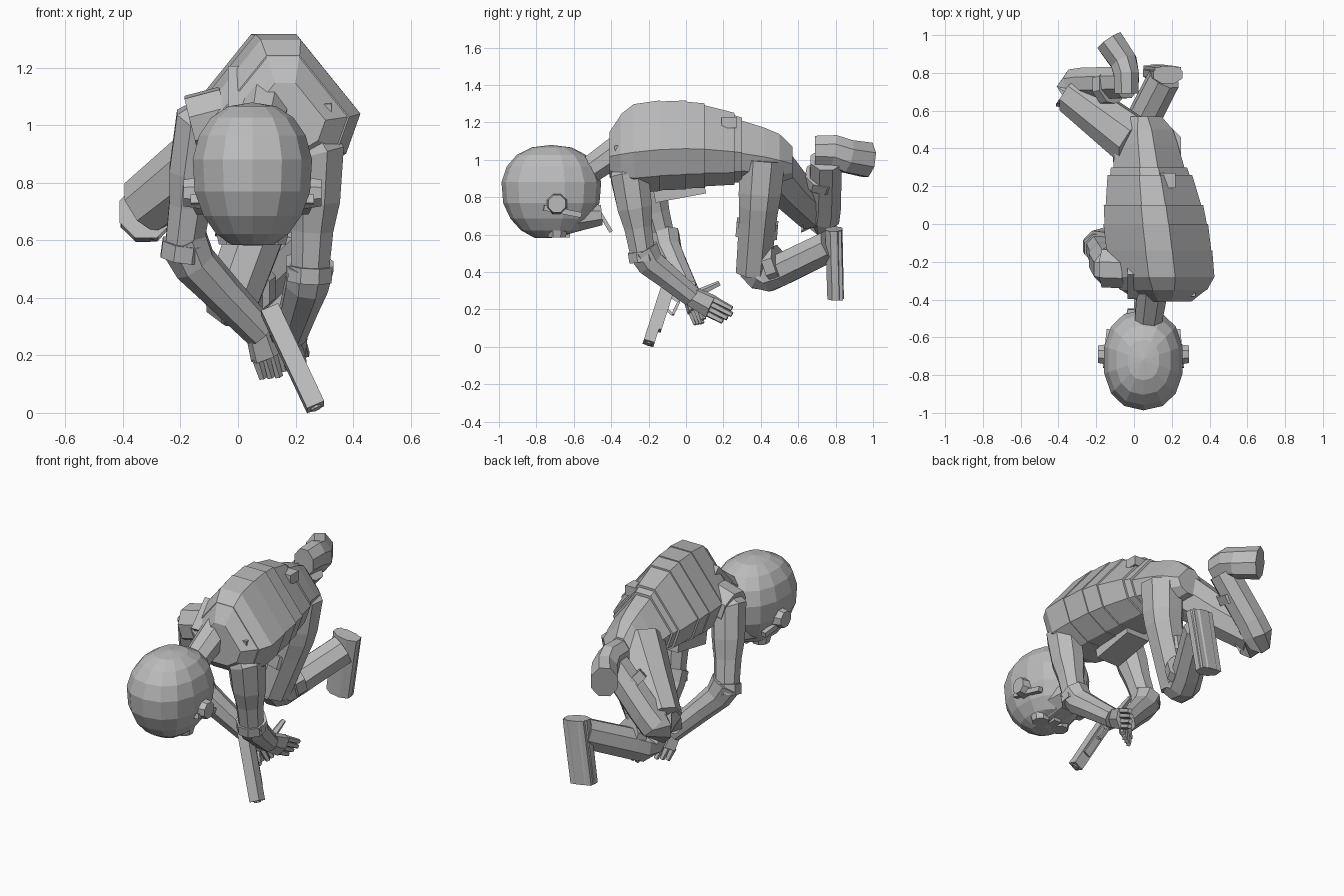
import bpy, bmesh, math
from mathutils import Vector

default_cube = bpy.data.objects.get("Cube")
if default_cube:
    bpy.data.objects.remove(default_cube)

grey = bpy.data.materials.new("plain grey")
grey.use_nodes = True
tone = (.5, .5, .5, 1)
grey.diffuse_color = tone
grey.node_tree.nodes["Principled BSDF"].inputs["Base Color"].default_value = tone

right, back, up = Vector((1, 0, 0)), Vector((0, 1, 0)), Vector((0, 0, 1))


def finish(name, bm):
    bmesh.ops.recalc_face_normals(bm, faces=bm.faces)
    mesh = bpy.data.meshes.new(name)
    bm.to_mesh(mesh)
    bm.free()
    mesh.materials.append(grey)
    bpy.context.collection.objects.link(bpy.data.objects.new(name, mesh))


def bridge(name, rings):
    """Skin a list of equal rings and cap both ends."""
    bm = bmesh.new()
    rows = [[bm.verts.new(point) for point in ring] for ring in rings]
    count = len(rows[0])
    for first, second in zip(rows, rows[1:]):
        for i in range(count):
            j = (i + 1) % count
            bm.faces.new((first[i], first[j], second[j], second[i]))
    bm.faces.new(rows[0])
    bm.faces.new(rows[-1])
    finish(name, bm)


def tube(name, path, start, end, sides=8, side=right, flat=1):
    """Tapered limb along a path; flat scales the axis across side."""
    path = [Vector(point) for point in path]
    last = len(path) - 1
    rings = []
    for i, point in enumerate(path):
        along = (path[min(i + 1, last)] - path[max(i - 1, 0)]).normalized()
        u = (side - along * side.dot(along)).normalized()
        v = along.cross(u) * flat
        radius = start + (end - start) * i / last
        turns = [math.tau * (k + .5) / sides for k in range(sides)]
        rings.append([point + (u * math.cos(t) + v * math.sin(t)) * radius for t in turns])
    bridge(name, rings)


def bar(name, start, end, width, depth, side=right):
    """Rectangular bar between two points."""
    radius = width / math.sqrt(2)
    tube(name, (start, end), radius, radius, 4, side, depth / width)


def bent(start, joint, end):
    """Soften a bend at a joint into a short curve."""
    return [start, start.lerp(joint, .75), joint.lerp(start.lerp(end, .5), .12),
            joint.lerp(end, .25), end]


def band(name, start, end, where, radius):
    """Strap around a limb, at a fraction of its length."""
    tube(name, (start.lerp(end, where), start.lerp(end, where + .13)), radius, radius)


# Torso: a faceted mirrored section swept along the spine
half = [(.07, .26), (.28, 0), (.23, -.14), (.1, -.22)]
outline = half + [(-x, z) for x, z in reversed(half)]


def sweep(name, stations):
    rings = []
    for y, scale in stations:
        middle = Vector((.115 - .12 * y, y, 1.06 - .25 * y * y))
        rings.append([middle + (right * x + up * z) * scale for x, z in outline])
    bridge(name, rings)


sweep("torso", [(-.41, .5), (-.35, .8), (-.25, .92), (0, .92), (.27, .74)])
sweep("pelvis", [(.2, .73), (.42, .6), (.5, .54), (.57, .35)])
sweep("belt", [(.26, .75), (.3, .72)])
sweep("vest_shoulders", [(-.35, .82), (-.28, .99), (-.14, 1.01)])
sweep("vest_back", [(-.15, .99), (0, .99)])
sweep("vest_waist", [(-.01, .97), (.1, .94)])
sweep("vest_hem", [(.09, .91), (.26, .8)])
bar("back_pouch", (.15, .19, 1.2), (.15, .27, 1.2), .14, .06)
bar("chest_pouch", (.06, -.17, .81), (.06, .1, .86), .16, .08)
for word, x in (("right", .02), ("left", .27)):
    bar(word + "_strap", (x, -.38, 1.05), (x, -.25, 1.2 - x / 2), .11, .05)
tube("neck", [(.07, -.55, .92), (.1, -.32, 1.08)], .075, .09)

# Head: faceted squarish skull, flattened on the face side
middle = Vector((.05, -.72, .825))
bm = bmesh.new()
bmesh.ops.create_uvsphere(bm, u_segments=14, v_segments=9, radius=1)
for vert in bm.verts:
    x, y, z = (math.copysign(abs(c) ** .87, c) for c in vert.co)
    z = max(z, -.95 + .2 * max(y, 0))
    taper = 1 - .15 * max(-z, 0)
    vert.co = middle + Vector((.215 * x * taper, .27 * y * taper, .255 * z))
finish("head", bm)


def on_head(x, y, z):
    return middle + Vector((x, y, z))


tube("jaw", [on_head(0, .05, -.14), on_head(0, .27, -.12)], .15, .09, flat=.65)
bar("chin_guard", on_head(0, .26, -.11), on_head(0, .32, -.21), .1, .02)
bar("nose", on_head(0, .03, -.21), on_head(0, .1, -.21), .05, .06)
for word, sign in (("left", 1), ("right", -1)):
    ear = on_head(sign * .21, .03, -.06)
    tube(word + "_ear", [ear - right * sign * .03, ear + right * sign * .03], .06, .05, side=back)
    bar(word + "_glasses_arm", on_head(sign * .2, -.04, -.08), on_head(sign * .18, .16, -.12), .03, .03)
    lens = on_head(sign * .07, .03, -.2)
    tube(word + "_lens", [lens, lens - up * .04], .06, .05)

# Arms
left_shoulder, left_elbow = Vector((.27, -.3, .9)), Vector((.25, -.23, .48))
left_wrist = Vector((.18, .03, .27))
right_shoulder, right_elbow = Vector((-.13, -.23, 1)), Vector((-.19, -.12, .56))
right_wrist = Vector((.08, .02, .28))
collar = Vector((.1, -.24, 1.08))
for word, shoulder, elbow, wrist, girth in (
        ("left", left_shoulder, left_elbow, left_wrist, .12),
        ("right", right_shoulder, right_elbow, right_wrist, .11)):
    tube(word + "_sleeve", [collar.lerp(shoulder, .6)] + bent(shoulder, shoulder.lerp(elbow, .5), elbow),
         girth, .07)
    tube(word + "_forearm", [elbow + up * .04, elbow.lerp(wrist, .15), elbow.lerp(wrist, .5), wrist],
         .09, .06)
    band(word + "_cuff", elbow, shoulder, -.05, .083)
tube("right_shoulder_pad", [collar.lerp(right_shoulder, .6), right_shoulder - right * .03], .11, .11)


# Hands with four fingers and a thumb
def hand(word, wrist, reach, across, thumb):
    across = across.normalized()
    palm = wrist + reach * .5
    tube(word + "_palm", [wrist, palm], .06, .07, 6, across, .55)
    for k in range(4):
        offset = across * (k - 1.5) * .03
        tip = wrist + reach * (1 - .06 * abs(k - 2)) + offset
        tube(f"{word}_finger_{k}", [palm + offset - reach * .05, tip], .02, .015, 5, across)
    tube(word + "_thumb", [wrist, wrist + thumb], .025, .015, 5, across)


hand("left", left_wrist, Vector((.04, .21, -.11)), right + back + up * 2, Vector((0, .15, .07)))
hand("right", right_wrist, Vector((.05, .06, -.16)), right * 2 + back + up, Vector((.06, .02, .06)))

# Pistol pointing down and forward
breech, muzzle = Vector((.11, -.09, .36)), Vector((.27, -.2, .02))
rear = back * .03
bar("pistol_slide", breech, muzzle, .065, .06)
bar("pistol_frame", breech.lerp(muzzle, .1) + rear, breech.lerp(muzzle, .8) + rear, .045, .03)
bar("pistol_grip", breech.lerp(muzzle, .15), (.15, .09, .27), .05, .075)
guard = [breech.lerp(muzzle, .4), breech.lerp(muzzle, .55) + back * .08,
         breech.lerp(muzzle, .35) + back * .09, breech.lerp(muzzle, .25) + rear]
for k, (start, end) in enumerate(zip(guard, guard[1:])):
    bar(f"trigger_guard_{k}", start, end, .015, .015)
tube("muzzle", [breech.lerp(muzzle, .97), muzzle.lerp(breech, -.02)], .02, .02)

# Left leg: thigh down, shin back, sole facing the rear
left_hip, left_knee = Vector((.13, .41, 1)), Vector((-.02, .36, .4))
left_ankle = Vector((.16, .77, .54))
tube("left_thigh", bent(left_hip, left_hip.lerp(left_knee, .4) + right * .04, left_knee), .13, .1)
tube("left_shin", bent(left_knee + up * .04, left_knee + back * .06 - up * .03, left_ankle), .1, .09)
band("left_knee_strap", left_hip, left_knee, .55, .12)
band("left_shin_strap", left_knee, left_ankle, .22, .105)
heel, toe = Vector((.18, .79, .63)), Vector((.12, .8, .26))
tube("left_boot", [heel, heel.lerp(toe, .25), toe], .085, .08, flat=.6)
bar("left_sole", heel + rear, toe + rear, .14, .02)

# Right leg: knee out, shin folded up, sole facing the sky
right_hip, right_knee = Vector((.02, .42, 1)), Vector((-.32, .68, .7))
right_ankle = Vector((-.04, .75, 1))
tube("right_thigh", [right_hip, right_hip.lerp(right_knee, .5), right_knee + up * .02], .14, .11)
tube("right_shin", bent(right_knee - back * .05, right_knee + back * .06 - up * .02, right_ankle),
     .1, .09, side=back)
band("right_shin_cuff", right_knee, right_ankle, .6, .1)
heel, toe = right_ankle + up * .05 - back * .06, Vector((-.13, .97, 1))
tube("right_boot", [heel, heel + back * .1, heel.lerp(toe, .6) + right * .04, toe], .085, .1, side=up, flat=.8)
